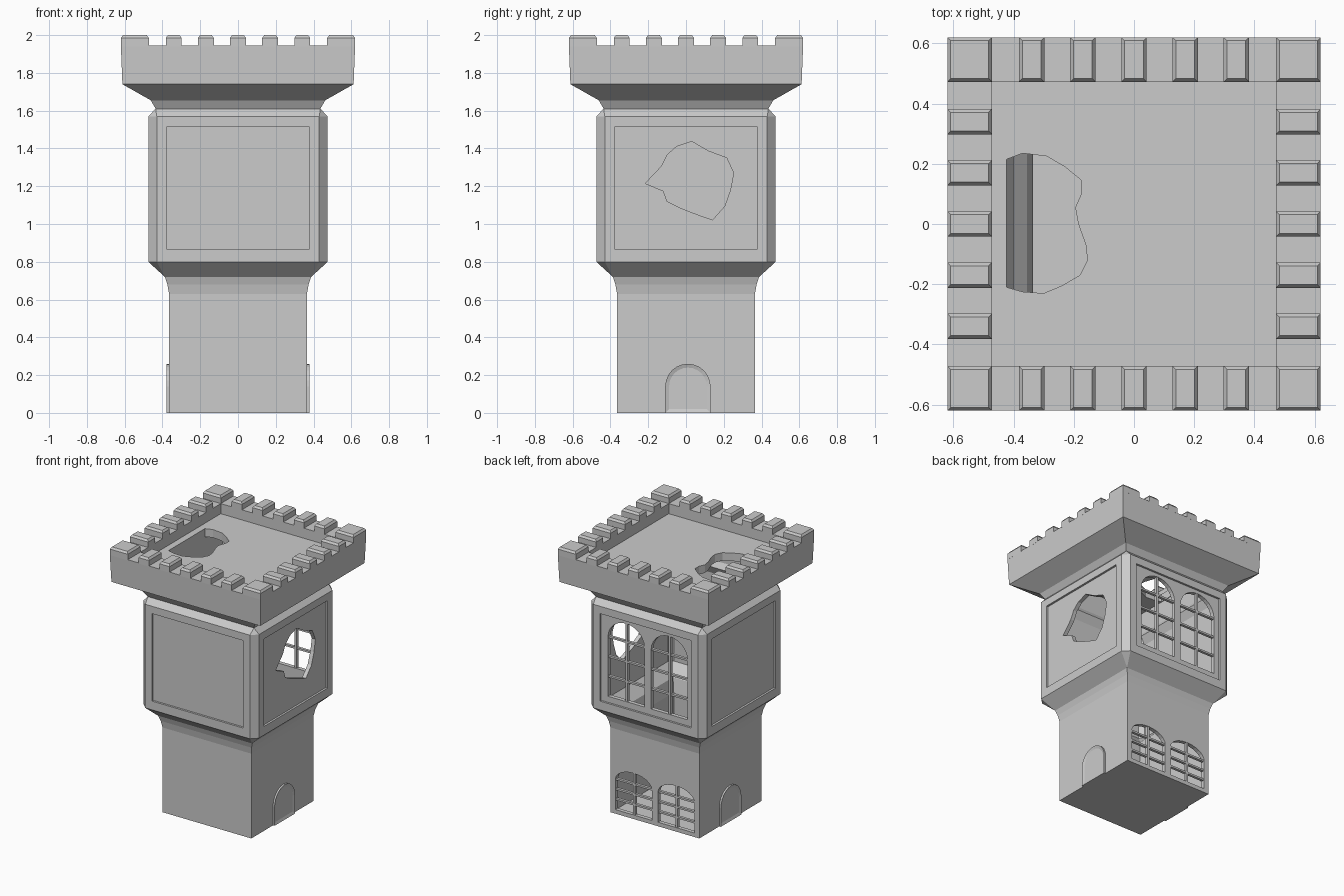
import bpy, bmesh, math

if "Cube" in bpy.data.objects:
    bpy.data.objects.remove(bpy.data.objects["Cube"])

stone = bpy.data.materials.new("grey stone")
stone.diffuse_color = (0.6, 0.6, 0.6, 1)
stone.use_nodes = True
stone.node_tree.nodes["Principled BSDF"].inputs["Base Color"].default_value = stone.diffuse_color


def finish(bm, name):
    bmesh.ops.recalc_face_normals(bm, faces=bm.faces)
    me = bpy.data.meshes.new(name)
    bm.to_mesh(me)
    bm.free()
    me.materials.append(stone)
    ob = bpy.data.objects.new(name, me)
    bpy.context.collection.objects.link(ob)
    return ob


def loft(name, rings):
    """Stack of square rings (half width, z, corner chamfer), capped at both ends."""
    bm = bmesh.new()
    loops = []
    for h, z, c in rings:
        k = h - c
        pts = [(k, -h), (h, -k), (h, k), (k, h), (-k, h), (-h, k), (-h, -k), (-k, -h)]
        loops.append([bm.verts.new((x, y, z)) for x, y in pts])
    for a, b in zip(loops, loops[1:]):
        for i in range(8):
            j = (i + 1) % 8
            bm.faces.new((a[i], a[j], b[j], b[i]))
    bm.faces.new(loops[0])
    bm.faces.new(loops[-1])
    bmesh.ops.remove_doubles(bm, verts=bm.verts, dist=1e-5)
    return finish(bm, name)


def prism(bm, pts, axis, a, b, inset=None):
    """Extrude a 2D outline along an axis; optionally inset the end face."""
    place = {'x': lambda p, t: (t, p[0], p[1]),
             'y': lambda p, t: (p[0], t, p[1]),
             'z': lambda p, t: (p[0], p[1], t)}[axis]
    lo = [bm.verts.new(place(p, a)) for p in pts]
    hi = [bm.verts.new(place(p, b)) for p in pts]
    n = len(pts)
    faces = [bm.faces.new(lo), bm.faces.new(hi)]
    for i in range(n):
        j = (i + 1) % n
        faces.append(bm.faces.new((lo[i], lo[j], hi[j], hi[i])))
    bmesh.ops.recalc_face_normals(bm, faces=faces)
    if inset:
        bmesh.ops.inset_region(bm, faces=[faces[1]], thickness=inset[0],
                               depth=inset[1], use_even_offset=True)


def rect(x0, x1, y0, y1):
    return [(x0, y0), (x1, y0), (x1, y1), (x0, y1)]


def arch(c, w, z0, spring, top, n=12):
    """Arched outline with an elliptical head."""
    head = [(c + w * math.cos(math.pi * i / n),
             spring + (top - spring) * math.sin(math.pi * i / n)) for i in range(n + 1)]
    return [(c + w, z0)] + head + [(c - w, z0)] if z0 < spring else head


def cut(target, cutter):
    cutter.hide_render = True
    m = target.modifiers.new("cut", 'BOOLEAN')
    m.operation, m.solver, m.object = 'DIFFERENCE', 'EXACT', cutter
    bpy.context.view_layer.objects.active = target
    bpy.ops.object.modifier_apply(modifier=m.name)
    bpy.data.objects.remove(cutter, do_unlink=True)


def cut_prism(target, *args):
    bm = bmesh.new()
    prism(bm, *args)
    cut(target, finish(bm, "cutter"))


# Tower walls: narrow base, wide chamfered room, flared parapet, sunk roof
tower = loft("tower_walls", [
    (.365, 0, 0), (.365, .63, 0), (.374, .68, 0), (.387, .72, 0),
    (.475, .80, .045), (.475, 1.57, .045), (.436, 1.61, 0), (.462, 1.655, 0),
    (.612, 1.74, 0), (.62, 1.945, 0), (.472, 1.945, 0), (.472, 1.87, 0)])

# Hollow inside
cut(tower, loft("cavity", [
    (.335, .02, 0), (.335, .63, 0), (.355, .73, 0), (.43, .81, .03),
    (.43, 1.55, .03), (.40, 1.61, 0), (.425, 1.65, 0), (.427, 1.81, 0)]))

# Recessed panels on the four sides of the room
panel = rect(-.375, .375, .865, 1.515)
for axis in 'xy':
    for s in (-1, 1):
        cut_prism(tower, panel, axis, s * .46, s * .55)

# Broken openings in the right wall and the roof
wall_hole = [(-.215, 1.215), (-.13, 1.305), (-.10, 1.365), (-.05, 1.41), (.03, 1.437),
             (.12, 1.385), (.215, 1.35), (.252, 1.27), (.235, 1.18), (.205, 1.095),
             (.14, 1.022), (.06, 1.05), (-.03, 1.085), (-.10, 1.12), (-.12, 1.175)]
roof_hole = [(-.423, .215), (-.37, .235), (-.29, .225), (-.23, .19), (-.175, .145),
             (-.175, .10), (-.195, .055), (-.185, 0), (-.16, -.07), (-.155, -.12),
             (-.18, -.17), (-.24, -.205), (-.30, -.23), (-.37, -.225), (-.423, -.21)]
cut_prism(tower, wall_hole, 'x', .40, .6)
cut_prism(tower, roof_hole, 'z', 1.78, 1.9)

# Arched windows in the back, each with glazing bars
bars = bmesh.new()
for centres, z0, spring, top, y in (((.17, -.185), .91, 1.35, 1.49, .445),
                                    ((.175, -.175), .03, .255, .34, .35)):
    for c in centres:
        cut_prism(tower, arch(c, .15, z0, spring, top), 'y', y - .06, y + .06)
        prism(bars, rect(c - .009, c + .009, z0 - .005, top + .005), 'y', y - .012, y + .012)
        for i in (1, 2, 3):
            z = z0 + (spring - z0) * i / 3
            prism(bars, rect(c - .153, c + .153, z - .007, z + .007), 'y', y - .01, y + .01)
finish(bars, "window_bars")

# Arched doors with a raised frame on both sides
for s, name in ((1, "right_door"), (-1, "left_door")):
    bm = bmesh.new()
    prism(bm, arch(.01, .12, 0, .14, .26), 'x', s * .355, s * .378, (.02, -.007))
    finish(bm, name)

# Battlements: four corner blocks and five teeth per side
bm = bmesh.new()
teeth = [(-.34 + .17 * i - .042, -.34 + .17 * i + .042) for i in range(5)]
for s in (-1, 1):
    lo, hi = sorted((s * .472, s * .62))
    for a, b in teeth:
        prism(bm, rect(a, b, lo, hi), 'z', 1.94, 1.985, (.011, .015))
        prism(bm, rect(lo, hi, a, b), 'z', 1.94, 1.985, (.011, .015))
    for t in (-1, 1):
        l2, h2 = sorted((t * .472, t * .62))
        prism(bm, rect(lo, hi, l2, h2), 'z', 1.94, 1.985, (.011, .015))
finish(bm, "battlements")
